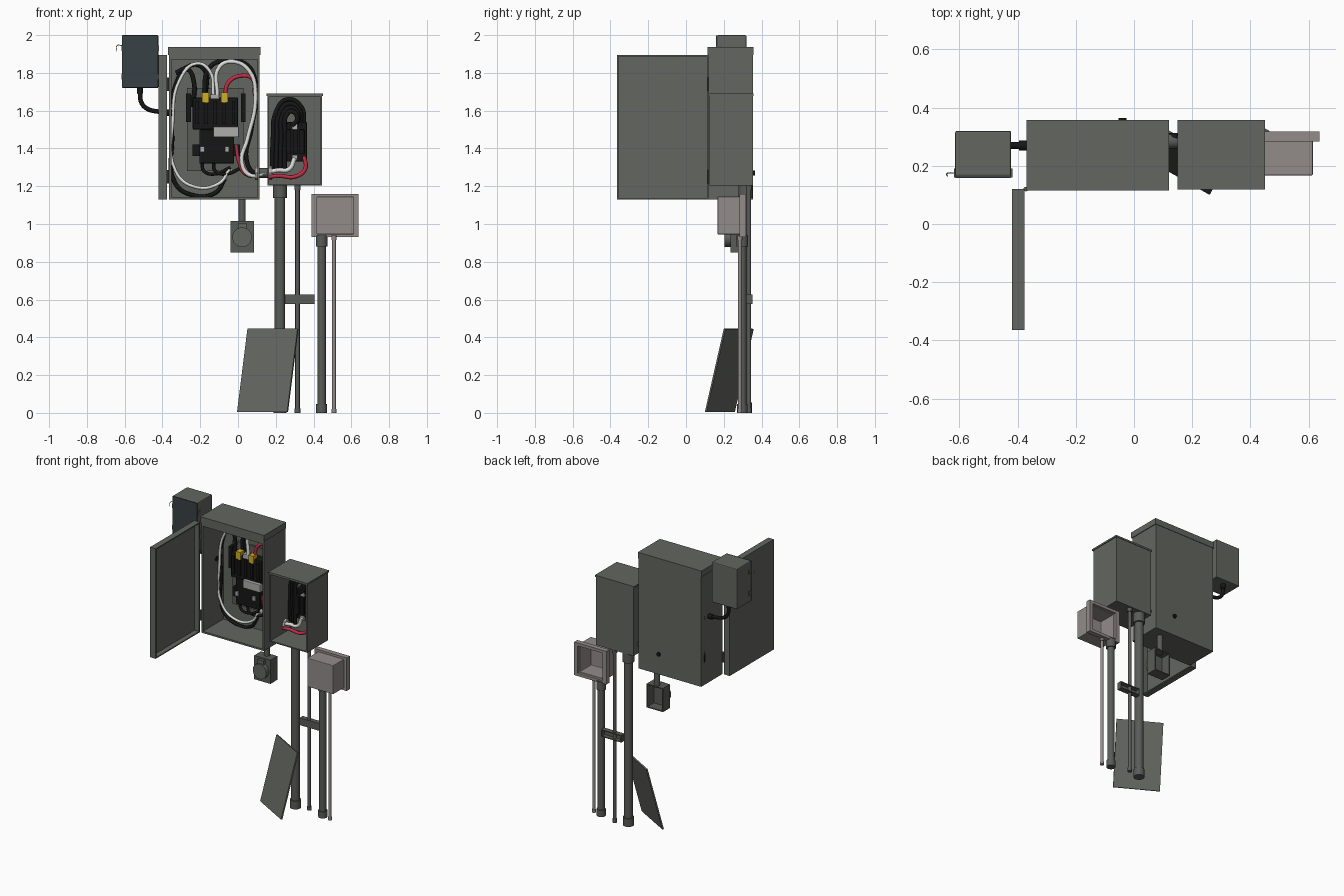
import bpy, bmesh, math
from mathutils import Vector

cube = bpy.data.objects.get("Cube")
if cube:
    bpy.data.objects.remove(cube, do_unlink=True)


def material(name, r, g, b):
    m = bpy.data.materials.new(name)
    m.use_nodes = True
    m.diffuse_color = (r, g, b, 1)
    bsdf = next(n for n in m.node_tree.nodes if n.type == 'BSDF_PRINCIPLED')
    bsdf.inputs["Base Color"].default_value = (r, g, b, 1)
    bsdf.inputs["Roughness"].default_value = 0.6
    return m


GREY = material("cabinet grey", .125, .133, .115)
PIPE = material("conduit grey", .10, .106, .096)
SLATE = material("slate blue", .04, .052, .06)
PALE = material("pale plastic", .29, .26, .255)
BLACK = material("black rubber", .008, .008, .008)
WHITE = material("white cable", .75, .75, .73)
RED = material("red cable", .55, .025, .06)
YELLOW = material("yellow lug", .62, .42, .02)
SILVER = material("light metal", .42, .42, .41)


def finish(name, bm, mat, smooth=False):
    me = bpy.data.meshes.new(name)
    bm.to_mesh(me)
    bm.free()
    me.materials.append(mat)
    ob = bpy.data.objects.new(name, me)
    bpy.context.collection.objects.link(ob)
    if smooth:
        bpy.ops.object.select_all(action='DESELECT')
        ob.select_set(True)
        bpy.context.view_layer.objects.active = ob
        bpy.ops.object.shade_smooth_by_angle()
    return ob


def box(name, x, y, z, mat, open_dir=None, wall=.01, bevel=0):
    """Box from axis ranges; open_dir removes one side and gives the rest a wall."""
    bm = bmesh.new()
    bmesh.ops.create_cube(bm, size=1)
    for v in bm.verts:
        v.co = [r[0] if c < 0 else r[1] for c, r in zip(v.co, (x, y, z))]
    bm.normal_update()
    if open_dir:
        d = Vector(open_dir)
        gone = [f for f in bm.faces if f.normal.dot(d) > .9]
        bmesh.ops.delete(bm, geom=gone, context='FACES')
    ob = finish(name, bm, mat)
    if open_dir:
        s = ob.modifiers.new("wall", 'SOLIDIFY')
        s.thickness, s.offset, s.use_even_offset = wall, -1, True
    if bevel:
        b = ob.modifiers.new("bevel", 'BEVEL')
        b.width, b.segments = bevel, 2
    return ob


def rod(name, start, end, r, mat, sides=20):
    a, b = Vector(start), Vector(end)
    bm = bmesh.new()
    bmesh.ops.create_cone(bm, cap_ends=True, segments=sides, radius1=r, radius2=r,
                          depth=(b - a).length)
    q = (b - a).to_track_quat('Z', 'Y')
    for v in bm.verts:
        v.co = q @ v.co + (a + b) / 2
    return finish(name, bm, mat, True)


def cable(name, pts, r, mat, y=None):
    """Smooth tube; with y given the points are (x, z) pairs at that depth."""
    cu = bpy.data.curves.new(name, 'CURVE')
    cu.dimensions = '3D'
    cu.bevel_depth, cu.bevel_resolution, cu.resolution_u = r, 2, 6
    cu.use_fill_caps = True
    sp = cu.splines.new('BEZIER')
    sp.bezier_points.add(len(pts) - 1)
    for p, co in zip(sp.bezier_points, pts):
        p.co = co if y is None else (co[0], y, co[1])
        p.handle_left_type = p.handle_right_type = 'AUTO'
    ob = bpy.data.objects.new(name, cu)
    bpy.context.collection.objects.link(ob)
    cu.materials.append(mat)
    bpy.ops.object.select_all(action='DESELECT')
    ob.select_set(True)
    bpy.context.view_layer.objects.active = ob
    bpy.ops.object.convert(target='MESH')
    return bpy.context.object


FRONT, BACK, LEFT = (0, -1, 0), (0, 1, 0), (1, 0, 0)

# Main cabinet, lid and open door
box("main_cabinet", (-.365, .115), (.12, .355), (1.13, 1.9), GREY, FRONT, .012)
box("main_cabinet_lid", (-.37, .12), (.115, .358), (1.895, 1.937), GREY)
box("lid_lip", (-.36, .11), (.12, .132), (1.872, 1.896), GREY)
box("cabinet_door", (-.42, -.377), (-.365, .12), (1.13, 1.895), GREY, LEFT, .008)
for z in (1.25, 1.74):
    rod("door_hinge", (-.372, .12, z - .035), (-.372, .12, z + .035), .008, PIPE, 10)
rod("back_grommet", (-.04, .35, 1.27), (-.04, .364, 1.27), .014, BLACK)
box("mounting_plate", (-.27, .03), (.325, .34), (1.28, 1.72), PIPE)

# Breaker stack inside the main cabinet
box("main_breaker", (-.24, .0), (.26, .325), (1.5, 1.67), BLACK, bevel=.006)
box("lower_breaker", (-.205, -.02), (.265, .325), (1.32, 1.5), BLACK, bevel=.006)
for x in (-.275, .015):
    box("side_rail", (x, x + .025), (.29, .34), (1.54, 1.69), BLACK)
for i in range(5):
    x = -.225 + i * .048
    box("breaker_rib", (x, x + .018), (.25, .262), (1.53, 1.65), BLACK)
box("breaker_foot", (-.24, .01), (.28, .325), (1.36, 1.42), BLACK)
box("breaker_cover", (-.13, .005), (.235, .262), (1.46, 1.515), SILVER, bevel=.004)
for x in (-.2, -.07):
    box("small_terminal", (x, x + .022), (.255, .268), (1.38, 1.41), SILVER)
for x in (-.19, -.09):
    box("yellow_lug", (x, x + .036), (.245, .29), (1.643, 1.695), YELLOW)
box("neutral_lug", (-.145, -.1), (.26, .29), (1.655, 1.685), SILVER)

# Cables in the main cabinet
cable("white_loop", [(-.13, 1.68), (-.15, 1.81), (-.22, 1.85), (-.31, 1.76), (-.345, 1.55),
                     (-.33, 1.28), (-.24, 1.2), (-.1, 1.215), (-.045, 1.29)], .009, WHITE, .29)
cable("white_feed", [(-.11, 1.68), (-.1, 1.83), (-.03, 1.86), (.06, 1.81), (.092, 1.66),
                     (.05, 1.45), (.02, 1.33), (.06, 1.26), (.15, 1.27)], .011, WHITE, .27)
cable("red_feed", [(-.07, 1.68), (-.05, 1.75), (.02, 1.785), (.075, 1.77), (.09, 1.68)],
      .011, RED, .285)
cable("red_lower", [(-.01, 1.42), (.005, 1.33), (.04, 1.265), (.15, 1.255)], .01, RED, .285)
cable("black_loop", [(-.17, 1.68), (-.18, 1.82), (-.25, 1.84), (-.335, 1.72), (-.348, 1.45),
                     (-.335, 1.22), (-.25, 1.155), (-.12, 1.165), (-.07, 1.24)],
      .011, BLACK, .315)
cable("black_feed", [(-.18, 1.68), (-.15, 1.83), (-.06, 1.865), (.05, 1.84), (.095, 1.72),
                     (.07, 1.5), (.045, 1.34), (.09, 1.27), (.15, 1.285)], .012, BLACK, .3)
cable("black_riser", [(-.24, 1.62), (-.235, 1.76), (-.27, 1.82), (-.33, 1.8)], .012, BLACK, .3)
for x in (-.16, -.1):
    cable("breaker_tail", [(x - .03, 1.33), (x - .02, 1.28), (x + .04, 1.265), (x + .12, 1.3)],
          .009, BLACK, .29)
rod("cable_clamp", (-.05, .29, 1.28), (-.05, .33, 1.28), .022, SILVER)

# Nipple joining the two cabinets
rod("cabinet_nipple", (.095, .285, 1.27), (.175, .285, 1.27), .026, PIPE)
for x in (.09, .165):
    rod("nipple_nut", (x, .285, 1.27), (x + .015, .285, 1.27), .036, SILVER, 8)

# Small cabinet with its switch and cables
box("small_cabinet", (.155, .445), (.125, .355), (1.205, 1.68), GREY, FRONT, .008)
box("small_cabinet_lid", (.15, .45), (.118, .358), (1.678, 1.69), GREY)
box("switch_base", (.245, .365), (.29, .345), (1.33, 1.54), BLACK, bevel=.005)
for x in (.255, .29, .325):
    box("switch_pole", (x, x + .026), (.262, .292), (1.37, 1.5), BLACK, bevel=.004)
for z in (1.35, 1.515):
    box("switch_terminal", (.285, .315), (.275, .292), (z - .015, z + .015), SILVER)
for i in range(4):
    g = i * .022
    cable("black_switch_loop",
          [(.18 + g, 1.29), (.185 + g, 1.45), (.2 + g, 1.59), (.26 + g / 2, 1.66 - g),
           (.335 - g / 3, 1.62 - g), (.35 - g, 1.52)], .012, BLACK, .31 - g / 2)
cable("red_switch_cable", [(.16, 1.25), (.22, 1.255), (.3, 1.25), (.355, 1.29), (.35, 1.36)],
      .011, RED, .26)
cable("white_switch_cable", [(.16, 1.275), (.21, 1.285), (.27, 1.29), (.3, 1.35)],
      .012, WHITE, .27)

# Control box with hooked latches and its cable
box("control_box", (-.615, -.422), (.165, .32), (1.72, 2.0), GREY, bevel=.006)
box("control_box_cover", (-.613, -.424), (.158, .167), (1.722, 1.998), SLATE)
for x in (-.618, -.424):
    for z in (1.78, 1.93):
        box("cover_catch", (x, x + .006), (.16, .19), (z - .015, z + .015), PIPE)
cable("latch_wire", [(-.615, .175, 1.945), (-.64, .175, 1.945), (-.642, .165, 1.915)],
      .002, SILVER)
rod("control_gland", (-.52, .27, 1.69), (-.52, .27, 1.725), .016, BLACK)
cable("control_cable", [(-.52, .27, 1.7), (-.51, .27, 1.64), (-.48, .27, 1.61),
                        (-.42, .27, 1.595), (-.36, .27, 1.59)], .012, BLACK)
rod("cabinet_gland", (-.395, .27, 1.59), (-.35, .27, 1.59), .017, BLACK)

# Outlet box on a short drop
rod("outlet_drop", (.022, .285, 1.0), (.022, .285, 1.14), .019, PIPE)
box("outlet_box", (-.04, .085), (.235, .31), (.85, 1.015), PIPE, BACK, .007)
rod("outlet_cover", (.022, .205, .93), (.022, .24, .93), .052, GREY, 24)
box("outlet_hinge", (.0, .045), (.215, .24), (.97, 1.005), GREY)

# Pale junction box, open at the back
box("junction_body", (.415, .615), (.167, .3), (.945, 1.145), PALE, BACK, .01, .004)
for x in ((.39, .418), (.612, .637)):
    box("junction_side_flange", x, (.283, .318), (.93, 1.16), PALE)
for z in ((.93, .95), (1.14, 1.16)):
    box("junction_end_flange", (.39, .637), (.283, .318), z, PALE)

# Upright conduits: x, y, top, radius, colour
for name, x, y, top, r, mat in (
        ("main_conduit", .222, .315, 1.21, .028, PIPE),
        ("thin_conduit", .315, .333, 1.21, .012, PIPE),
        ("side_conduit", .443, .298, .94, .023, PIPE),
        ("pale_conduit", .508, .285, .94, .01, PALE)):
    rod(name, (x, y, .01), (x, y, top), r, mat)
    rod(name + "_foot", (x, y, 0), (x, y, r * 2), r * 1.25, mat)
    rod(name + "_collar", (x, y, top - r * 2.6), (x, y, top), r * 1.35, mat)

# Bracket channel across the conduits
box("conduit_bracket", (.25, .405), (.318, .353), (.577, .627), PIPE, BACK, .006)

# Leaning plate, turned to one side
corner, along, up = Vector((-.005, .25, .006)), Vector((.265, -.15, 0)), Vector((.055, .1, .44))
bm = bmesh.new()
bm.faces.new([bm.verts.new(corner + along * a + up * b)
              for a, b in ((0, 0), (1, 0), (1, 1), (0, 1))])
plate = finish("leaning_plate", bm, GREY)
thick = plate.modifiers.new("thickness", 'SOLIDIFY')
thick.thickness, thick.offset = .01, -1
